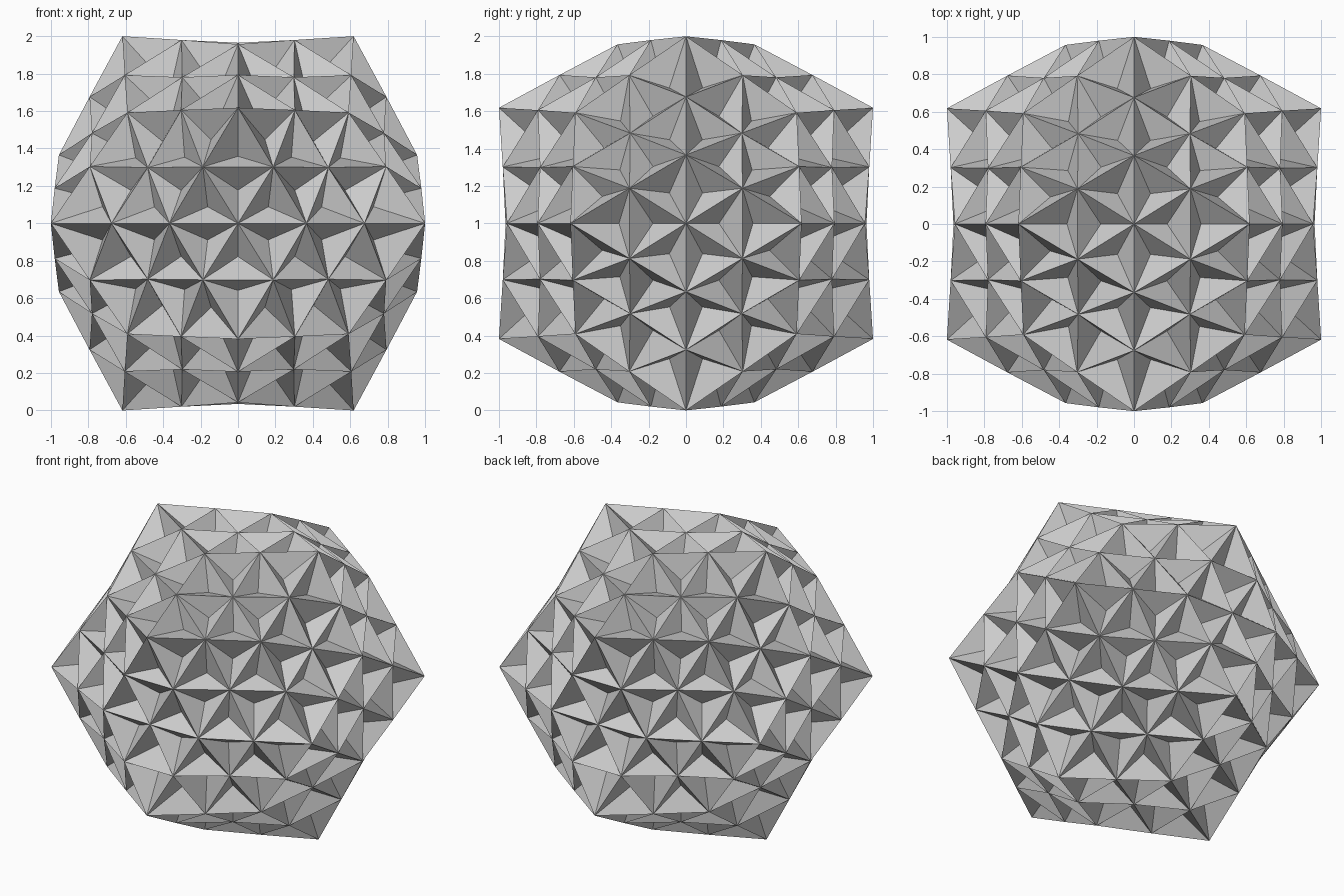
import bpy, bmesh
from mathutils import Vector

if "Cube" in bpy.data.objects:
    bpy.data.objects.remove(bpy.data.objects["Cube"])

P = 0.618        # golden ratio corner coordinate
MID_R = 0.965    # radius of edge midpoints
CORNER_LIFT = 0.07
CENTRE_LIFT = 0.123
DENT = 0.88      # dent tips pulled towards the middle

# Base icosahedron from three golden rectangles
ico = bmesh.new()
for a in (-P, P):
    for b in (-1, 1):
        for co in ((a, 0, b), (0, b, a), (b, a, 0)):
            ico.verts.new(co)
bmesh.ops.convex_hull(ico, input=ico.verts[:])
ico.verts.index_update()

points = [v.co.copy() for v in ico.verts]
mids = {}


def add(co):
    points.append(Vector(co))
    return len(points) - 1


def midpoint(a, b):
    key = frozenset((a, b))
    if key not in mids:
        mids[key] = add((points[a] + points[b]).normalized() * MID_R)
    return mids[key]


# Split each face in four and raise a peak over every piece
peaks_at_edge = {}
for f in ico.faces:
    a, b, c = [v.index for v in f.verts]
    ab, bc, ca = midpoint(a, b), midpoint(b, c), midpoint(c, a)
    pieces = [(a, ab, ca, CORNER_LIFT), (b, bc, ab, CORNER_LIFT),
              (c, ca, bc, CORNER_LIFT), (ab, bc, ca, CENTRE_LIFT)]
    for i, j, k, lift in pieces:
        p, q, r = points[i], points[j], points[k]
        middle = (p + q + r) / 3
        n = (q - p).cross(r - p).normalized()
        if n.dot(middle) < 0:
            n = -n
        peak = add(middle + n * lift)
        for e in ((i, j), (j, k), (k, i)):
            peaks_at_edge.setdefault(frozenset(e), []).append(peak)
ico.free()

# Join neighbouring peaks across each edge and dent every triangle inwards
faces = []
for edge, (p, q) in peaks_at_edge.items():
    for end in edge:
        tri = (end, p, q)
        tip = add(sum((points[i] for i in tri), Vector()) / 3 * DENT)
        faces += [(tri[i], tri[(i + 1) % 3], tip) for i in range(3)]


def outward(t):
    a, b, c = (points[i] for i in t)
    return t if (b - a).cross(c - a).dot(a + b + c) > 0 else t[::-1]


mesh = bpy.data.meshes.new("faceted_star_ball")
mesh.from_pydata([p + Vector((0, 0, 1)) for p in points], [],
                 [outward(t) for t in faces])
mesh.update()
ball = bpy.data.objects.new("faceted_star_ball", mesh)
bpy.context.collection.objects.link(ball)
